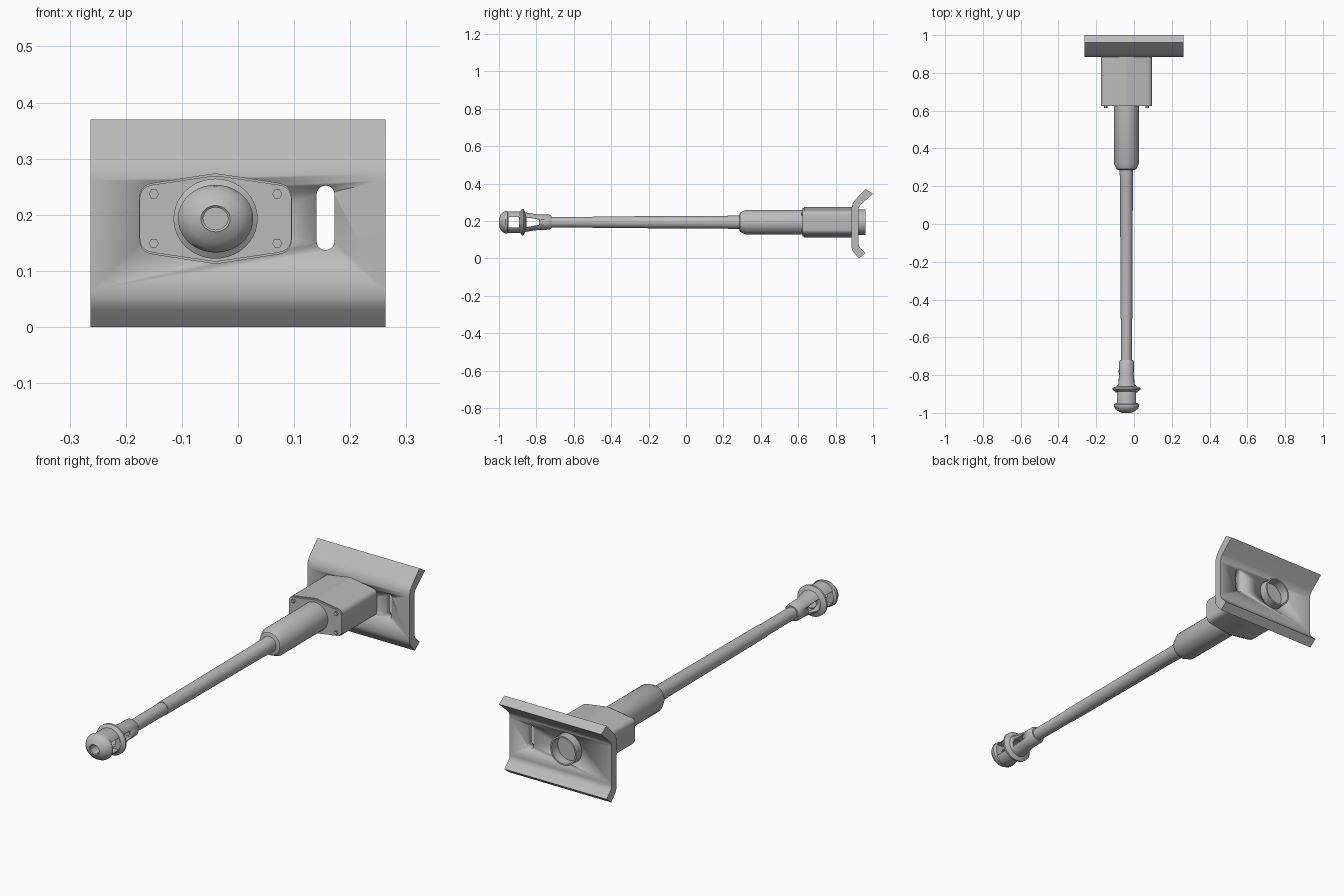
import bpy, bmesh, math
from mathutils import Vector

if "Cube" in bpy.data.objects:
    bpy.data.objects.remove(bpy.data.objects["Cube"])

CX, CZ = -0.04, 0.193          # barrel axis
mat = bpy.data.materials.new("gunmetal_grey")
mat.diffuse_color = (0.5, 0.5, 0.5, 1)
mat.use_nodes = True
mat.node_tree.nodes["Principled BSDF"].inputs["Base Color"].default_value = mat.diffuse_color


def finish(bm, name, smooth=True):
    bmesh.ops.recalc_face_normals(bm, faces=bm.faces)
    me = bpy.data.meshes.new(name)
    bm.to_mesh(me)
    bm.free()
    me.materials.append(mat)
    ob = bpy.data.objects.new(name, me)
    bpy.context.collection.objects.link(ob)
    if smooth:
        bpy.ops.object.select_all(action='DESELECT')
        ob.select_set(True)
        bpy.context.view_layer.objects.active = ob
        bpy.ops.object.shade_smooth_by_angle(angle=math.radians(32))
    return ob


def lathe(name, prof, closed=False, n=40, sz=1.0):
    """Revolve (y, radius) points about the barrel axis."""
    bm = bmesh.new()
    rings = []
    for y, r in prof:
        rings.append([bm.verts.new((CX + r * math.cos(2 * math.pi * i / n), y,
                                    CZ + sz * r * math.sin(2 * math.pi * i / n)))
                      for i in range(n)])
    pairs = list(zip(rings, rings[1:]))
    if closed:
        pairs.append((rings[-1], rings[0]))
    else:
        bm.faces.new(rings[0])
        bm.faces.new(rings[-1])
    for a, b in pairs:
        for i in range(n):
            j = (i + 1) % n
            bm.faces.new((a[i], a[j], b[j], b[i]))
    return finish(bm, name)


def prism(name, pts, axis, a, b, smooth=True):
    """Extrude a 2D outline along x (points are y,z) or y (points are x,z)."""
    bm = bmesh.new()

    def place(p, t):
        return (t, p[0], p[1]) if axis == 'x' else (p[0], t, p[1])
    lo = [bm.verts.new(place(p, a)) for p in pts]
    hi = [bm.verts.new(place(p, b)) for p in pts]
    bm.faces.new(lo)
    bm.faces.new(hi)
    for i in range(len(pts)):
        j = (i + 1) % len(pts)
        bm.faces.new((lo[i], lo[j], hi[j], hi[i]))
    return finish(bm, name, smooth)


def rounded(pts, radii, n=5):
    """Round the corners of an outline with quadratic arcs."""
    out = []
    for i, p in enumerate(pts):
        p, r = Vector(p), radii[i]
        if r == 0:
            out.append(p)
            continue
        s = p + (Vector(pts[i - 1]) - p).normalized() * r
        e = p + (Vector(pts[(i + 1) % len(pts)]) - p).normalized() * r
        for k in range(n + 1):
            t = k / n
            out.append(s * (1 - t) ** 2 + p * 2 * t * (1 - t) + e * t * t)
    return out


def circle(x, z, r, n, start=0.0):
    return [(x + r * math.cos(start + 2 * math.pi * i / n),
             z + r * math.sin(start + 2 * math.pi * i / n)) for i in range(n)]


def cut(ob, cutter):
    m = ob.modifiers.new("cut", 'BOOLEAN')
    m.operation, m.object, m.solver = 'DIFFERENCE', cutter, 'EXACT'
    bpy.context.view_layer.objects.active = ob
    bpy.ops.object.modifier_apply(modifier=m.name)
    bpy.data.objects.remove(cutter)


# Mounting plate: bent section with a sight slot and a bore for the breech
section = rounded([(0.96, 0.37), (0.885, 0.292), (0.885, 0.045), (0.925, 0.0),
                   (0.96, 0.028), (0.922, 0.066), (0.922, 0.276), (1.0, 0.345)],
                  [0, 0.03, 0.02, 0, 0, 0.015, 0.02, 0])
plate = prism("mounting_plate", section, 'x', -0.263, 0.263)
slot = [(0.156 + 0.016 * math.cos(a), z + 0.016 * math.sin(a))
        for z, s in ((0.236, 0), (0.153, math.pi))
        for a in [s + math.pi * k / 10 for k in range(11)]]
cut(plate, prism("slot_cutter", slot, 'y', 0.8, 1.05))
cut(plate, prism("bore_cutter", circle(CX, CZ, 0.069, 40), 'y', 0.84, 1.05))

# Hexagonal housing with rounded flanks, slim face plate and corner bolts
hexagon = [(CX - 0.136, CZ + 0.060), (CX, CZ + 0.081), (CX + 0.136, CZ + 0.060),
           (CX + 0.136, CZ - 0.060), (CX, CZ - 0.081), (CX - 0.136, CZ - 0.060)]
outline = rounded(hexagon, [0.024, 0.008, 0.024, 0.024, 0.008, 0.024])
prism("housing", outline, 'y', 0.632, 0.89)
prism("housing_face", [(CX + (x - CX) * 0.996, CZ + (z - CZ) * 0.95) for x, z in outline],
      'y', 0.624, 0.634)
for sx in (-1, 1):
    for sz in (-1, 1):
        prism("housing_bolt", circle(CX + sx * 0.11, CZ + sz * 0.044, 0.009, 6),
              'y', 0.615, 0.63, smooth=False)

# Breech ring behind the plate, with recessed end disc
lathe("breech_ring", [(0.87, 0.067), (0.96, 0.067), (0.96, 0.060), (0.87, 0.060)], closed=True)
lathe("breech_disc", [(0.88, 0.062), (0.915, 0.062)])

# Sleeve and stepped barrel
lathe("barrel_sleeve", [(0.287, 0.046), (0.29, 0.052), (0.32, 0.066), (0.63, 0.066)])
lathe("barrel", [(-0.76, 0.028), (-0.50, 0.029), (-0.50, 0.031), (0.22, 0.034),
                 (0.225, 0.035), (0.30, 0.036)], n=32)

# Slotted muzzle brake: hollow flared tube with side windows
brake = lathe("muzzle_brake", [(-0.72, 0.034), (-0.73, 0.040), (-0.79, 0.041), (-0.86, 0.052),
                               (-0.89, 0.058), (-0.97, 0.058), (-0.97, 0.034), (-0.86, 0.032),
                               (-0.75, 0.026), (-0.72, 0.026)], closed=True)
for y0, y1, h0, h1 in ((-0.95, -0.892, 0.028, 0.028), (-0.853, -0.785, 0.026, 0.014)):
    cut(brake, prism("window_cutter", [(y0, CZ - h0), (y1, CZ - h1), (y1, CZ + h1), (y0, CZ + h0)],
                     'x', CX - 0.2, CX + 0.2))

# Collar ring and domed cap with muzzle hole
lathe("brake_collar", [(-0.892, 0.054), (-0.884, 0.064), (-0.877, 0.075), (-0.869, 0.075),
                       (-0.862, 0.060), (-0.858, 0.050), (-0.858, 0.030), (-0.892, 0.034)],
      closed=True, sz=0.95)
lathe("brake_cap", [(-0.948, 0.056), (-0.955, 0.066), (-0.965, 0.067), (-0.978, 0.060),
                    (-0.990, 0.046), (-0.997, 0.032), (-1.0, 0.026), (-0.997, 0.022),
                    (-0.948, 0.022)], closed=True, sz=0.9)
